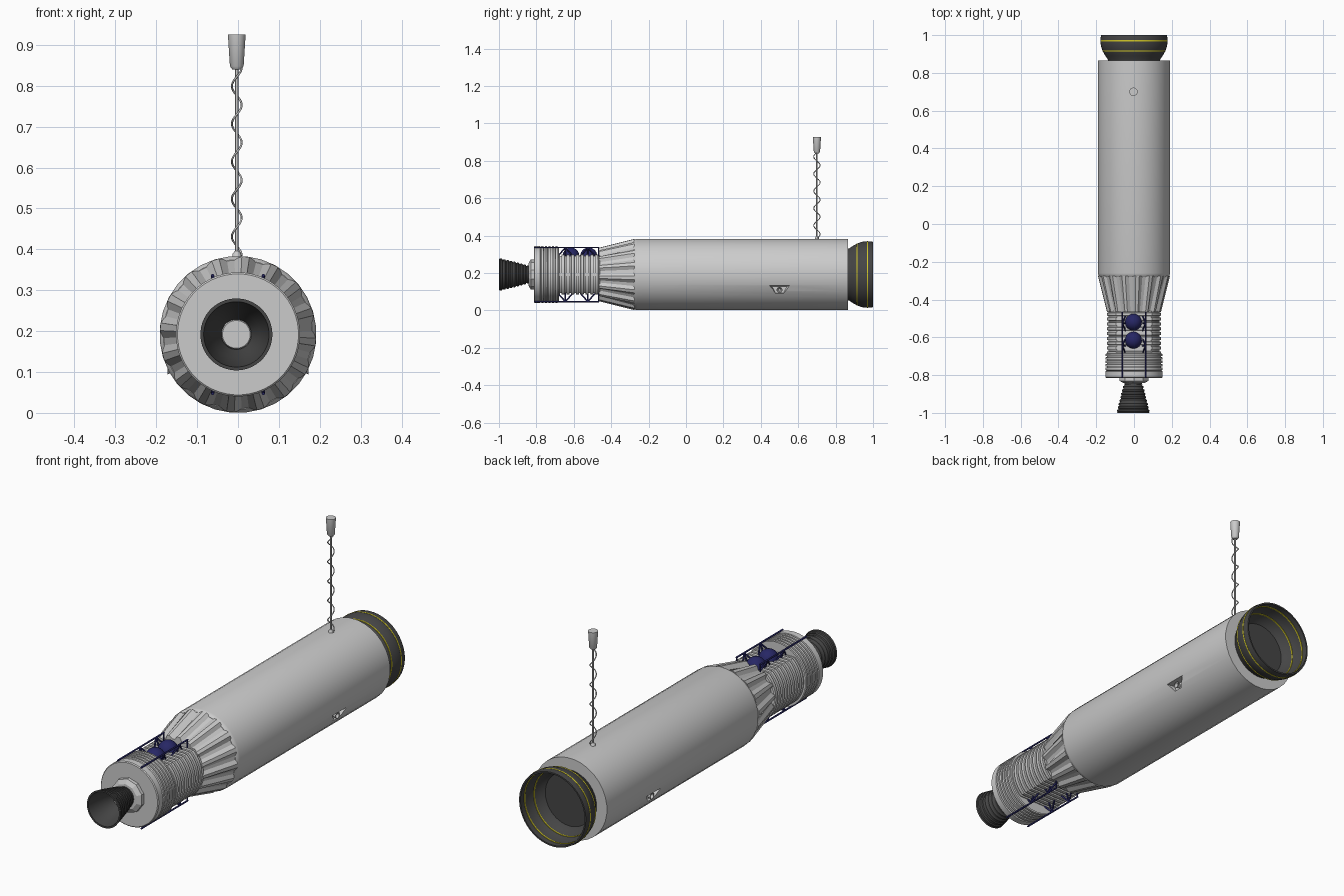
import bpy, bmesh, math
from mathutils import Vector

if "Cube" in bpy.data.objects:
    bpy.data.objects.remove(bpy.data.objects["Cube"])

CZ = 0.192  # height of the long axis


def material(name, rgb):
    m = bpy.data.materials.new(name)
    m.diffuse_color = (*rgb, 1)
    m.use_nodes = True
    m.node_tree.nodes["Principled BSDF"].inputs["Base Color"].default_value = m.diffuse_color
    return m


DARK = material("dark_metal", (0.06, 0.06, 0.06))
NAVY = material("navy", (0.02, 0.02, 0.13))
YELLOW = material("yellow", (0.65, 0.58, 0.02))


def finish(name, bm, mat=None, smooth=True, angle=35):
    bmesh.ops.recalc_face_normals(bm, faces=bm.faces)
    me = bpy.data.meshes.new(name)
    bm.to_mesh(me)
    bm.free()
    ob = bpy.data.objects.new(name, me)
    bpy.context.collection.objects.link(ob)
    if mat:
        me.materials.append(mat)
    if smooth:
        bpy.ops.object.select_all(action='DESELECT')
        ob.select_set(True)
        bpy.context.view_layer.objects.active = ob
        bpy.ops.object.shade_smooth_by_angle(angle=math.radians(angle))
    return ob


def revolve(name, profile, n=48, c=(0, 0, CZ), axis='Y', mat=None, caps=True,
            closed=False, flat=None, flute=None, phase=0.5, smooth=True):
    """Turn (position, radius) pairs about an axis; flat clips the top and bottom."""
    bm = bmesh.new()
    rings = []
    for p, r in profile:
        ring = []
        for k in range(n):
            a = math.tau * (k + phase) / n
            rr = r - (flute(k, p) if flute else 0)
            u, v = rr * math.cos(a), rr * math.sin(a)
            if flat:
                lim = flat * r / profile[0][1]
                v = max(-lim, min(lim, v))
            co = {'Y': (u, p, v), 'Z': (u, v, p), 'X': (p, u, v)}[axis]
            ring.append(bm.verts.new(Vector(co) + Vector(c)))
        rings.append(ring)
    pairs = list(zip(rings, rings[1:]))
    if closed:
        pairs.append((rings[-1], rings[0]))
    for a, b in pairs:
        for k in range(n):
            bm.faces.new((a[k], a[(k + 1) % n], b[(k + 1) % n], b[k]))
    if caps and not closed:
        bm.faces.new(rings[0])
        bm.faces.new(rings[-1])
    return finish(name, bm, mat, smooth)


def ribs(y0, y1, count, high, low):
    """Square-ribbed profile between y0 and y1."""
    s = (y1 - y0) / count
    out = []
    for i in range(count):
        y = y0 + i * s
        out += [(y, high), (y + 0.6 * s, high), (y + 0.65 * s, low), (y + 0.95 * s, low)]
    return out + [(y1, high)]


def tube(name, lines, radius, mat=None, res=1):
    """Round bars along a list of point lists."""
    cu = bpy.data.curves.new(name, 'CURVE')
    cu.dimensions = '3D'
    cu.bevel_depth, cu.bevel_resolution, cu.use_fill_caps = radius, res, True
    for pts in lines:
        sp = cu.splines.new('POLY')
        sp.points.add(len(pts) - 1)
        for q, p in zip(sp.points, pts):
            q.co = (*p, 1)
    ob = bpy.data.objects.new(name, cu)
    bpy.context.collection.objects.link(ob)
    if mat:
        cu.materials.append(mat)
    return ob


# main hull with a soft front shoulder
hull = revolve("hull", [(-0.28, 0.183), (-0.272, 0.189), (-0.26, 0.192), (0.866, 0.192)], n=32)

# side pockets cut into the hull, each with a small thruster
for s, side in ((1, "right"), (-1, "left")):
    bm = bmesh.new()
    outer = [(0.435, 0.136), (0.565, 0.136), (0.525, 0.085), (0.475, 0.085)]
    inner = [(0.46, 0.128), (0.54, 0.128), (0.52, 0.092), (0.48, 0.092)]
    rows = [[bm.verts.new((s * x, y, z)) for y, z in pts]
            for x, pts in ((0.21, outer), (0.152, inner))]
    for r in rows:
        bm.faces.new(r)
    for k in range(4):
        j = (k + 1) % 4
        bm.faces.new((rows[0][k], rows[0][j], rows[1][j], rows[1][k]))
    cutter = finish(side + "_pocket_cutter", bm, smooth=False)
    cutter.hide_render = True
    cutter.hide_set(True)
    mod = hull.modifiers.new(side + "_pocket", 'BOOLEAN')
    mod.operation, mod.object, mod.solver = 'DIFFERENCE', cutter, 'EXACT'
    revolve(side + "_thruster", [(s * 0.15, 0.008), (s * 0.16, 0.01), (s * 0.172, 0.016),
                                 (s * 0.172, 0.012), (s * 0.16, 0.006)],
            n=16, c=(0, 0.5, 0.11), axis='X')


# fluted flare between tanks and hull
def flute(k, y):
    return (0.016 if y < -0.4 else 0.008) if k % 4 < 2 else 0


revolve("flare", [(-0.465, 0.143), (-0.275, 0.191)], n=64, flute=flute, smooth=False)

# ribbed tank section with flattened top and bottom
revolve("ribbed_tank", ribs(-0.69, -0.46, 9, 0.142, 0.134), n=64, flat=0.106)

# ribbed engine drum and collar
revolve("engine_drum", [(-0.814, 0.148), (-0.81, 0.152), (-0.78, 0.152), (-0.778, 0.144)]
        + ribs(-0.772, -0.68, 5, 0.152, 0.143), n=48)
revolve("engine_collar", [(-0.842, 0.06), (-0.83, 0.08), (-0.81, 0.08)], n=10, smooth=False)

# hollow ribbed engine bell
bell = []
N = 9
for i in range(N):
    t = i / N
    y = -0.838 - 0.162 * t
    r = 0.042 + 0.042 * t ** 0.85
    bell += [(y, r), (y - 0.003, r + 0.005), (y - 0.011, r + 0.006), (y - 0.013, r + 0.002)]
bell += [(-1.0, 0.088), (-1.0, 0.08), (-0.96, 0.073), (-0.91, 0.058), (-0.86, 0.036)]
revolve("engine_bell", bell, c=(-0.004, 0, CZ), mat=DARK, closed=True)
revolve("engine_throat", [(-0.88, 0.034), (-0.87, 0.037), (-0.83, 0.037)], n=32, c=(-0.004, 0, CZ))

# open dark cup at the rear
revolve("rear_cup", [(0.86, 0.136), (0.872, 0.14), (0.89, 0.152), (0.915, 0.166), (0.94, 0.175),
                     (0.96, 0.178), (0.98, 0.178), (1.0, 0.175), (1.0, 0.168), (0.96, 0.169),
                     (0.915, 0.156), (0.885, 0.138), (0.875, 0.125)], mat=DARK)
for i, (y, r) in enumerate(((0.97, 0.178), (0.915, 0.166))):
    revolve(f"cup_stripe_{i + 1}", [(y - 0.003, r - 0.012), (y - 0.003, r + 0.001),
                                    (y + 0.003, r + 0.001), (y + 0.003, r - 0.012)],
            mat=YELLOW, closed=True)

# navy truss above and below the tank section
bars = []
for s in (-1, 1):
    for z, zin in ((0.336, 0.29), (0.047, 0.092)):
        x = s * 0.062
        bars.append([(x, -0.814, z), (x, -0.465, z)])
        bars.append([(x, -0.468, z), (x, -0.468, zin)])
        for y in (-0.645, -0.525):
            for dy in (-0.04, 0, 0.04):
                bars.append([(x, y, z), (s * 0.045, y + dy, zin)])
tube("truss", bars, 0.004, NAVY)

# two round navy tanks on top
for i, y in enumerate((-0.615, -0.52)):
    bm = bmesh.new()
    bmesh.ops.create_uvsphere(bm, u_segments=24, v_segments=14, radius=0.045)
    bmesh.ops.translate(bm, verts=bm.verts, vec=(-0.003, y, 0.291))
    finish(f"round_tank_{i + 1}", bm, NAVY)

# mast with a spiral wire, foot and cap
MX, MY = -0.003, 0.70
tube("mast_rod", [[(MX, MY, 0.37), (MX, MY, 0.85)]], 0.004, res=2)
wire = []
for k in range(121):
    a = math.tau * 5 * k / 120
    wire.append((MX + 0.012 * math.cos(a), MY + 0.017 * math.sin(a), 0.385 + 0.46 * k / 120))
tube("mast_wire", [wire], 0.0025)
revolve("mast_foot", [(0.37, 0.012), (0.388, 0.011), (0.396, 0.005)], n=16, c=(MX, MY, 0), axis='Z')
revolve("mast_cap", [(0.84, 0.011), (0.848, 0.017), (0.926, 0.022)], n=20, c=(MX, MY, 0), axis='Z')
